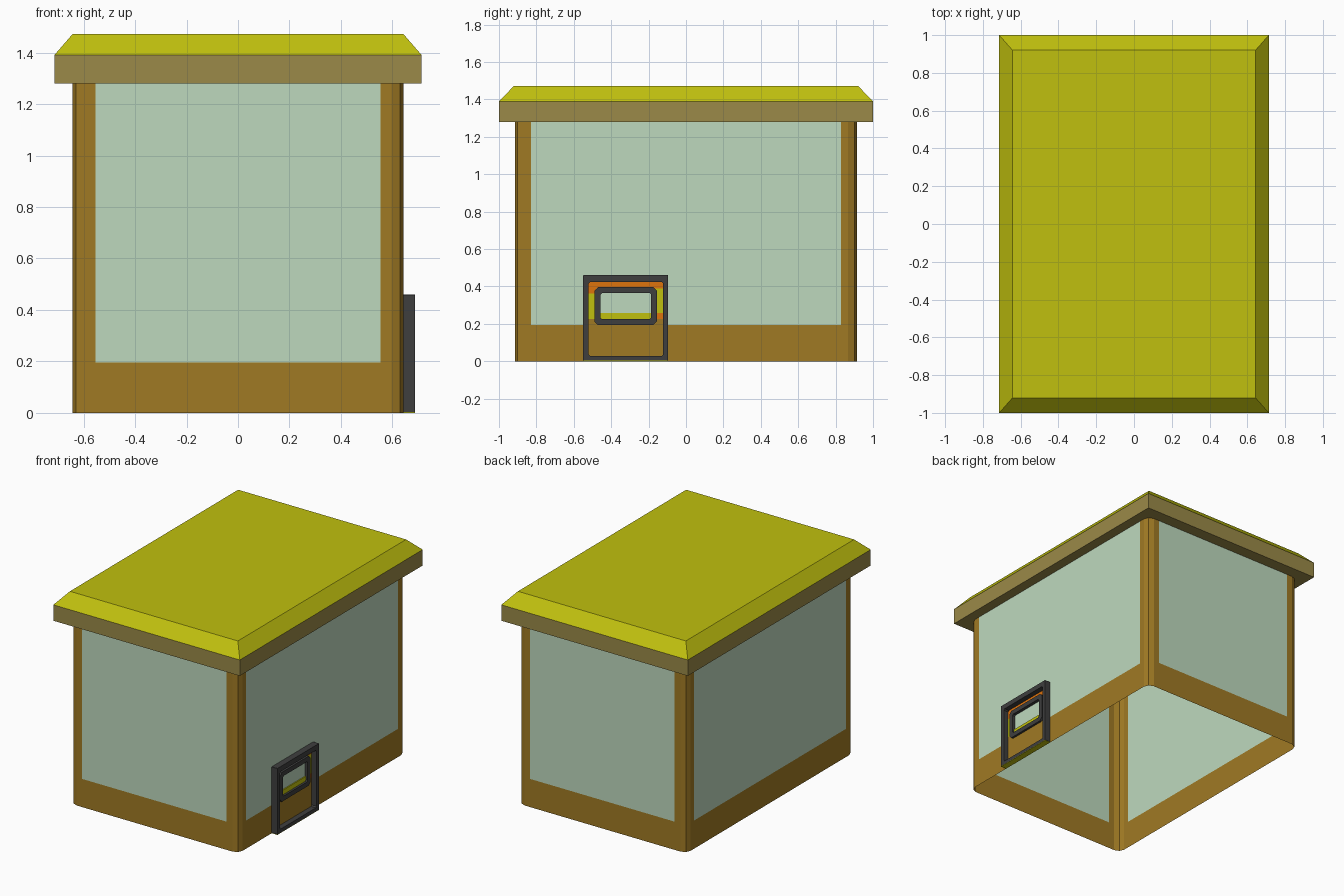
import bpy, bmesh, math

if "Cube" in bpy.data.objects:
    bpy.data.objects.remove(bpy.data.objects["Cube"])


def mat(name, r, g, b):
    m = bpy.data.materials.new(name)
    lin = [((c / 255 + 0.055) / 1.055) ** 2.4 if c > 10 else c / 255 / 12.92 for c in (r, g, b)]
    m.diffuse_color = (*lin, 1)
    m.use_nodes = True
    m.node_tree.nodes["Principled BSDF"].inputs["Base Color"].default_value = m.diffuse_color
    return m


BROWN = mat("brown_wall", 160, 122, 36)
GLASS = mat("pale_green_glass", 190, 217, 190)
YELLOW = mat("yellow", 192, 192, 14)
TAN = mat("tan_fascia", 155, 138, 72)
DARK = mat("dark_grey", 62, 62, 62)
ORANGE = mat("orange", 222, 115, 12)


def finish(name, bm, *mats):
    me = bpy.data.meshes.new(name)
    bm.to_mesh(me)
    bm.free()
    ob = bpy.data.objects.new(name, me)
    bpy.context.collection.objects.link(ob)
    for m in mats:
        me.materials.append(m)
    return ob


def box(name, x, y, z, m):
    bm = bmesh.new()
    bmesh.ops.create_cube(bm, size=1)
    for v in bm.verts:
        v.co = [(a + b) / 2 + c * (b - a) for (a, b), c in zip((x, y, z), v.co)]
    return finish(name, bm, m)


# Walls: open thin shell with rounded corners, glass panes as faces
HX, HY, R = 0.643, 0.914, 0.047
ring = []
for i, (sx, sy) in enumerate(((1, 1), (-1, 1), (-1, -1), (1, -1))):
    arc = [(sx * (HX - R) + R * math.cos(math.radians(a + 90 * i)),
            sy * (HY - R) + R * math.sin(math.radians(a + 90 * i))) for a in (0, 45, 90)]
    pane = [(sx * HX, sy * 0.83), (sx * 0.553, sy * HY)]
    if i % 2:
        pane.reverse()
    ring += [pane[0], *arc, pane[1]]

bm = bmesh.new()
levels = [[bm.verts.new((x, y, z)) for x, y in ring] for z in (0, 0.195, 1.285)]
for k in range(2):
    for i in range(len(ring)):
        j = (i + 1) % len(ring)
        f = bm.faces.new((levels[k][i], levels[k][j], levels[k + 1][j], levels[k + 1][i]))
        f.material_index = int(k == 1 and f.calc_area() > 0.5)
finish("walls", bm, BROWN, GLASS)

# Roof: tan fascia with a yellow bevelled cap
bm = bmesh.new()
rows = [[bm.verts.new((sx * w, sy * d, z)) for sx, sy in ((-1, -1), (1, -1), (1, 1), (-1, 1))]
        for w, d, z in ((0.714, 1, 1.28), (0.714, 1, 1.39), (0.643, 0.92, 1.472))]
bm.faces.new(rows[0][::-1])
for k in range(2):
    for i in range(4):
        j = (i + 1) % 4
        f = bm.faces.new((rows[k][i], rows[k][j], rows[k + 1][j], rows[k + 1][i]))
        f.material_index = k
bm.faces.new(rows[2]).material_index = 1
finish("roof", bm, TAN, YELLOW)


# Rectangular frame standing on the right wall, with optional corner cuts
def frame(name, outer, inner, x0, x1, cut, m):
    def loop(rect, x, c):
        a, b, p, q = rect
        pts = [(a + c, p), (b - c, p), (b, p + c), (b, q - c),
               (b - c, q), (a + c, q), (a, q - c), (a, p + c)]
        return [bm.verts.new((x, y, z)) for y, z in pts]
    bm = bmesh.new()
    loops = [loop(outer, x0, cut), loop(outer, x1, cut), loop(inner, x1, 0.008), loop(inner, x0, 0.008)]
    for k in range(4):
        a, b = loops[k], loops[(k + 1) % 4]
        for i in range(8):
            j = (i + 1) % 8
            bm.faces.new((a[i], a[j], b[j], b[i]))
    bmesh.ops.recalc_face_normals(bm, faces=bm.faces)
    return finish(name, bm, m)


frame("hatch_frame", (-0.55, -0.095, 0.003, 0.46), (-0.52, -0.122, 0.027, 0.425), 0.643, 0.687, 0.001, DARK)
frame("hatch_window_trim", (-0.49, -0.155, 0.193, 0.397), (-0.457, -0.187, 0.225, 0.365), 0.643, 0.665, 0.02, DARK)

# Coloured hatch strips around the window trim
P = (0.643, 0.65)
box("hatch_top_strip", P, (-0.522, -0.12), (0.39, 0.427), ORANGE)
box("hatch_corner_strip", P, (-0.522, -0.48), (0.363, 0.39), ORANGE)
box("hatch_left_strip", P, (-0.522, -0.48), (0.225, 0.363), YELLOW)
box("hatch_right_strip", P, (-0.165, -0.12), (0.257, 0.39), YELLOW)
box("hatch_right_end", P, (-0.165, -0.12), (0.225, 0.257), ORANGE)
box("hatch_window_sill", P, (-0.47, -0.17), (0.21, 0.257), YELLOW)
box("hatch_lower_panel", P, (-0.522, -0.12), (0.02, 0.225), BROWN)
box("hatch_base", (0.643, 0.687), (-0.55, -0.095), (0, 0.003), YELLOW)
